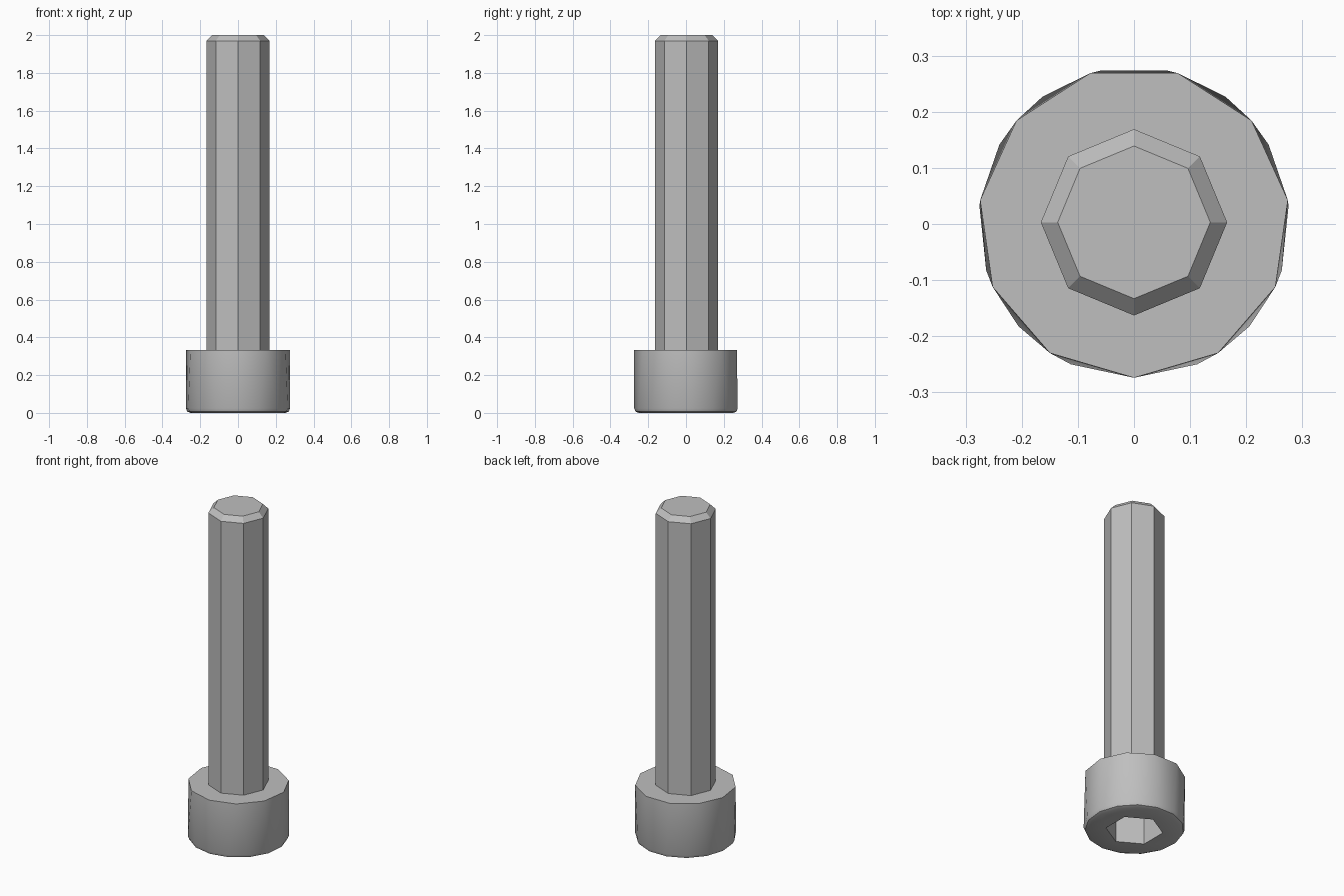
import bpy
import bmesh
from math import cos, sin, pi, radians

if "Cube" in bpy.data.objects:
    bpy.data.objects.remove(bpy.data.objects["Cube"])

CY = 0.003          # axis offset that centres the odd-sided head
HEAD_TOP = 0.333
HEAD_R = 0.277
SHAFT_R = 0.166
SOCKET_R = 0.157
SOCKET_DEPTH = 0.2

steel = bpy.data.materials.new("grey_steel")
steel.use_nodes = True
GREY = (0.52, 0.52, 0.52, 1)
steel.diffuse_color = GREY
steel.node_tree.nodes["Principled BSDF"].inputs["Base Color"].default_value = GREY


def ring(bm, sides, radius, z):
    """Regular polygon of vertices with one corner towards the front."""
    angles = [2 * pi * i / sides - pi / 2 for i in range(sides)]
    return [bm.verts.new((radius * cos(a), CY + radius * sin(a), z)) for a in angles]


def skin(bm, lower, upper):
    """Quads between two rings with equal counts."""
    n = len(lower)
    for i in range(n):
        j = (i + 1) % n
        bm.faces.new((lower[i], lower[j], upper[j], upper[i]))


def finish(bm, name):
    mesh = bpy.data.meshes.new(name)
    bm.to_mesh(mesh)
    bm.free()
    mesh.materials.append(steel)
    obj = bpy.data.objects.new(name, mesh)
    bpy.context.collection.objects.link(obj)
    return obj


# Shaft: eight flat sides with a chamfered tip
bm = bmesh.new()
rings = [ring(bm, 8, r, z) for r, z in
         ((SHAFT_R, HEAD_TOP), (SHAFT_R, 1.97), (0.136, 2.0))]
for low, high in zip(rings, rings[1:]):
    skin(bm, low, high)
bm.faces.new(rings[-1])
finish(bm, "shaft")

# Head: hull between an 11-sided rim and a 15-sided rounded base
bm = bmesh.new()
ring(bm, 11, HEAD_R, HEAD_TOP)
for inset, z in ((0, 0.024), (0.007, 0.007), (0.024, 0)):
    ring(bm, 15, HEAD_R - inset, z)
bmesh.ops.convex_hull(bm, input=bm.verts[:])
bmesh.ops.dissolve_limit(bm, angle_limit=radians(0.2),
                         verts=bm.verts[:], edges=bm.edges[:])

# Hexagonal socket opening in the underside
base = [f for f in bm.faces if all(v.co.z < 0.001 for v in f.verts)]
bmesh.ops.delete(bm, geom=base, context="FACES")
rim = [e for e in bm.edges if e.is_boundary]
mouth = ring(bm, 6, SOCKET_R, 0)
floor = ring(bm, 6, SOCKET_R, SOCKET_DEPTH)
skin(bm, mouth, floor)
bm.faces.new(floor)
mouth_edges = [bm.edges.get((mouth[i - 1], mouth[i])) for i in range(6)]
bmesh.ops.triangle_fill(bm, use_beauty=True, use_dissolve=False,
                        edges=rim + mouth_edges, normal=(0, 0, -1))
bmesh.ops.recalc_face_normals(bm, faces=bm.faces[:])
head = finish(bm, "socket_head")

bpy.ops.object.select_all(action="DESELECT")
head.select_set(True)
bpy.context.view_layer.objects.active = head
bpy.ops.object.shade_smooth_by_angle(angle=radians(30))
